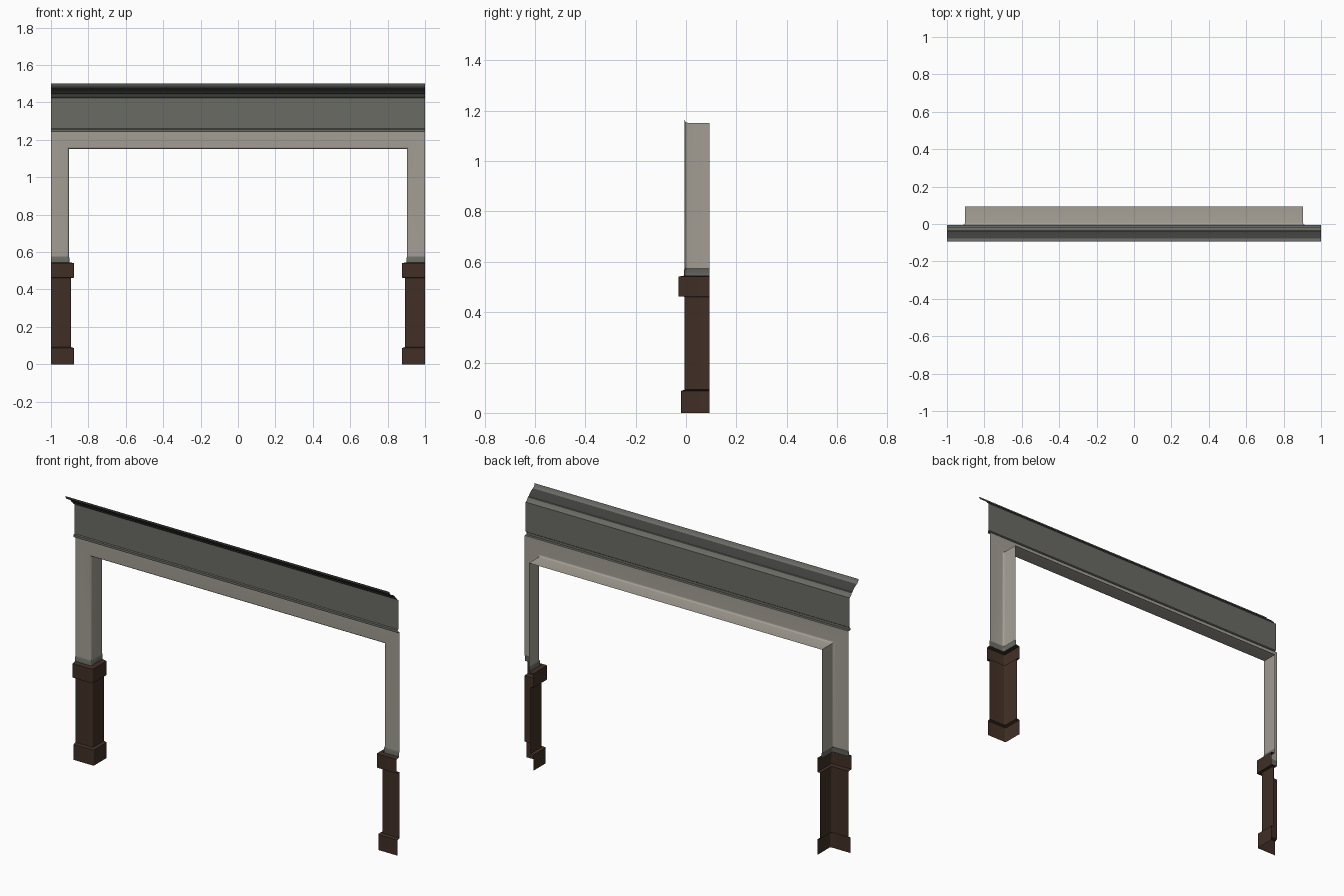
import bpy, math

if "Cube" in bpy.data.objects:
    bpy.data.objects.remove(bpy.data.objects["Cube"])

def material(name, rgb):
    m = bpy.data.materials.new(name)
    m.diffuse_color = (*rgb, 1)
    m.use_nodes = True
    m.node_tree.nodes["Principled BSDF"].inputs["Base Color"].default_value = m.diffuse_color
    return m

PLASTER = material("warm_plaster", (0.37, 0.345, 0.30))
GREY = material("grey_trim", (0.145, 0.145, 0.13))
DARK = material("dark_grey_trim", (0.05, 0.05, 0.048))
WOOD = material("dark_brown_wood", (0.052, 0.029, 0.019))

FACE_Y, BACK_Y, JAMB_X, HEAD_Z = -0.005, 0.094, 0.904, 1.152

def sheet(name, rows, mats, rule=lambda z: 0):
    """Open sheet from a grid of points; rule picks the colour by face height."""
    n = len(rows[0])
    verts = [p for r in rows for p in r]
    faces = [(i*n + j, i*n + j + 1, (i+1)*n + j + 1, (i+1)*n + j)
             for i in range(len(rows) - 1) for j in range(n - 1)]
    me = bpy.data.meshes.new(name)
    me.from_pydata(verts, [], faces)
    ob = bpy.data.objects.new(name, me)
    bpy.context.collection.objects.link(ob)
    for m in mats:
        me.materials.append(m)
    for p in me.polygons:
        p.material_index = rule(p.center.z)
    bpy.ops.object.select_all(action='DESELECT')
    ob.select_set(True)
    bpy.context.view_layer.objects.active = ob
    bpy.ops.object.shade_smooth_by_angle(angle=math.radians(32))
    return ob

def corner_arc(r, steps=4):
    """Inset from the jamb and depth from the face along a rounded edge."""
    return [(r - r*math.sin(a), r - r*math.cos(a))
            for a in [math.pi/2*k/steps for k in range(steps + 1)]]

# plaster wall: legs, header and rounded reveal as nested arches
def arch(x, y, z):
    return [(-x, y, 0.575), (-x, y, z), (x, y, z), (x, y, 0.575)]

loops = [arch(1, FACE_Y, 1.243)]
for inset, depth in corner_arc(0.011):
    loops.append(arch(JAMB_X + inset, FACE_Y + depth, HEAD_Z + inset))
loops.append(arch(JAMB_X, BACK_Y, HEAD_Z))
sheet("wall_arch", loops[::-1], [PLASTER])

# column wraps: vertical profile (edge x, face y, z) swept round the jamb corner
def wrap(name, profile, mat, r):
    for side, label in ((-1, "left"), (1, "right")):
        rows = []
        for x, y, z in profile:
            row = [(-1, y, z)]
            row += [(-x - i, y + d, z) for i, d in corner_arc(r)]
            row.append((-x, BACK_Y, z))
            if side > 0:
                row = [(-px, py, pz) for px, py, pz in row][::-1]
            rows.append(row)
        sheet(f"{label}_{name}", rows, [mat])

wrap("collar", [(0.901, -0.007, 0.543), (0.901, -0.007, 0.57),
                (JAMB_X, FACE_Y, 0.575)], GREY, 0.011)
wrap("pilaster", [(0.877, -0.020, 0), (0.877, -0.020, 0.087),
                  (0.893, -0.006, 0.092), (0.893, -0.006, 0.461),
                  (0.877, -0.030, 0.463), (0.877, -0.030, 0.541),
                  (0.901, -0.007, 0.545)], WOOD, 0.006)

# fascia board with lower bead
def strip(name, profile, mats, rule=lambda z: 0):
    sheet(name, [[(-1, y, z), (1, y, z)] for y, z in profile], mats, rule)

strip("fascia", [(FACE_Y, 1.243), (-0.020, 1.243), (-0.020, 1.256),
                 (-0.015, 1.260), (-0.015, 1.425)], [GREY])

# cornice moulding: cove, dark band and curved lip
strip("cornice", [(-0.015, 1.425), (-0.026, 1.432), (-0.034, 1.446),
                  (-0.040, 1.447), (-0.046, 1.456), (-0.058, 1.467),
                  (-0.078, 1.478), (-0.085, 1.482), (-0.090, 1.489),
                  (-0.094, 1.500)],
      [GREY, DARK], lambda z: 1 if 1.447 < z < 1.478 else 0)
